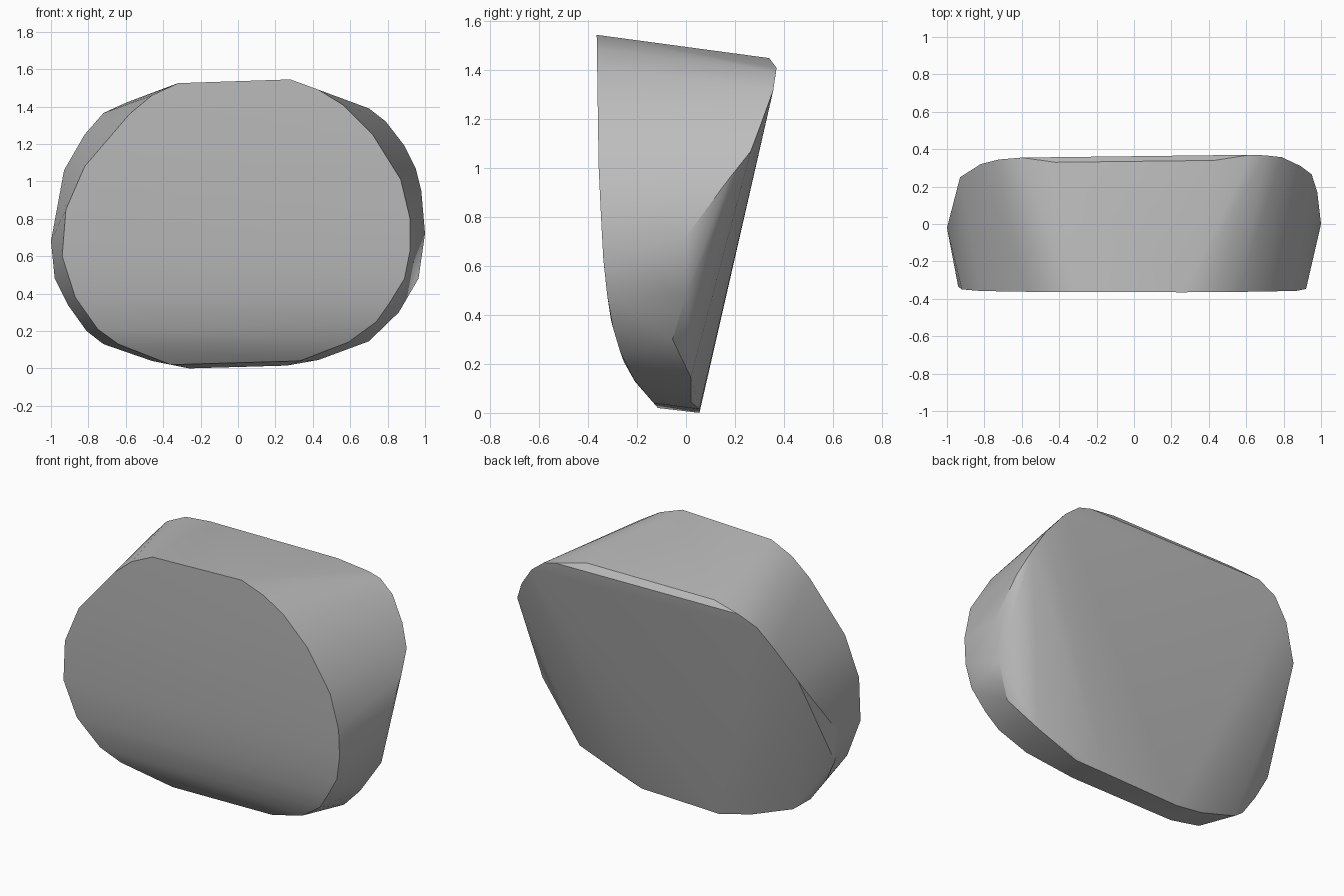
import bpy
import bmesh
import math

default_cube = bpy.data.objects.get("Cube")
if default_cube:
    bpy.data.objects.remove(default_cube, do_unlink=True)


def make_material(name, colour):
    material = bpy.data.materials.new(name)
    material.use_nodes = True
    material.diffuse_color = colour
    shader = material.node_tree.nodes["Principled BSDF"]
    shader.inputs["Base Color"].default_value = colour
    return material


# Side profile of the front face as (height, depth): upright, curling under at the foot
FRONT_PROFILE = [(0.02, -0.115), (0.13, -0.21), (0.22, -0.26), (0.37, -0.305),
                 (0.5, -0.325), (0.65, -0.34), (1.0, -0.357), (1.55, -0.365)]

# Outline of the front face as (x, z)
FRONT_OUTLINE = [
    (-0.32, 1.525), (0.28, 1.545), (0.43, 1.49), (0.56, 1.41), (0.72, 1.25),
    (0.87, 1.01), (0.92, 0.8), (0.92, 0.63), (0.89, 0.48), (0.81, 0.35),
    (0.74, 0.25), (0.59, 0.14), (0.33, 0.04), (-0.36, 0.02), (-0.64, 0.13),
    (-0.75, 0.21), (-0.87, 0.38), (-0.94, 0.6), (-0.92, 0.85), (-0.82, 1.08),
    (-0.58, 1.36), (-0.46, 1.46)]

# Rim around the leaning back as (x, y, z), one list for each side, top to bottom
BACK_LEFT = [
    (0.43, 0.34, 1.45), (0.62, 0.37, 1.41), (0.7, 0.367, 1.39), (0.79, 0.357, 1.32),
    (0.89, 0.31, 1.19), (0.95, 0.265, 1.07), (0.98, 0.17, 0.95), (1.0, 0, 0.72),
    (0.965, 0, 0.48), (0.86, -0.055, 0.3), (0.7, 0.02, 0.145),
    (0.43, 0.02, 0.045), (0.26, 0.055, 0.015)]
BACK_RIGHT = [
    (-0.42, 0.33, 1.45), (-0.6, 0.355, 1.42), (-0.72, 0.345, 1.365), (-0.82, 0.32, 1.25),
    (-0.93, 0.25, 1.06), (-1.0, -0.02, 0.68), (-0.98, -0.03, 0.48), (-0.91, -0.05, 0.34),
    (-0.81, -0.04, 0.2), (-0.72, 0, 0.13), (-0.46, 0.03, 0.04), (-0.26, 0.055, 0)]


def front_depth(height):
    """Depth of the front face at a height, read along the side profile."""
    for (low, y_low), (high, y_high) in zip(FRONT_PROFILE, FRONT_PROFILE[1:]):
        if height <= high:
            share = (height - low) / (high - low)
            return y_low + (y_high - y_low) * share
    return FRONT_PROFILE[-1][1]


def build_hull(name, points, material):
    """Wrap the rims in one closed convex skin with soft curves and crisp edges."""
    mesh = bpy.data.meshes.new(name)
    bm = bmesh.new()
    for point in points:
        bm.verts.new(point)
    result = bmesh.ops.convex_hull(bm, input=bm.verts[:])
    loose = {item for key in ("geom_interior", "geom_unused") for item in result[key]
             if isinstance(item, bmesh.types.BMVert)}
    bmesh.ops.delete(bm, geom=list(loose), context="VERTS")
    bmesh.ops.dissolve_limit(bm, angle_limit=math.radians(1), verts=bm.verts[:],
                             edges=bm.edges[:])
    bmesh.ops.recalc_face_normals(bm, faces=bm.faces[:])
    bm.to_mesh(mesh)
    bm.free()
    mesh.materials.append(material)
    body = bpy.data.objects.new(name, mesh)
    bpy.context.collection.objects.link(body)
    bpy.ops.object.select_all(action="DESELECT")
    body.select_set(True)
    bpy.context.view_layer.objects.active = body
    bpy.ops.object.shade_smooth_by_angle(angle=math.radians(30))
    return body


# Wedge body: rounded front face joined to the leaning back
stone_grey = make_material("stone grey", (0.5, 0.5, 0.5, 1))
front_rim = [(x, front_depth(z), z) for x, z in FRONT_OUTLINE]
build_hull("wedge_body", front_rim + BACK_LEFT + BACK_RIGHT, stone_grey)
